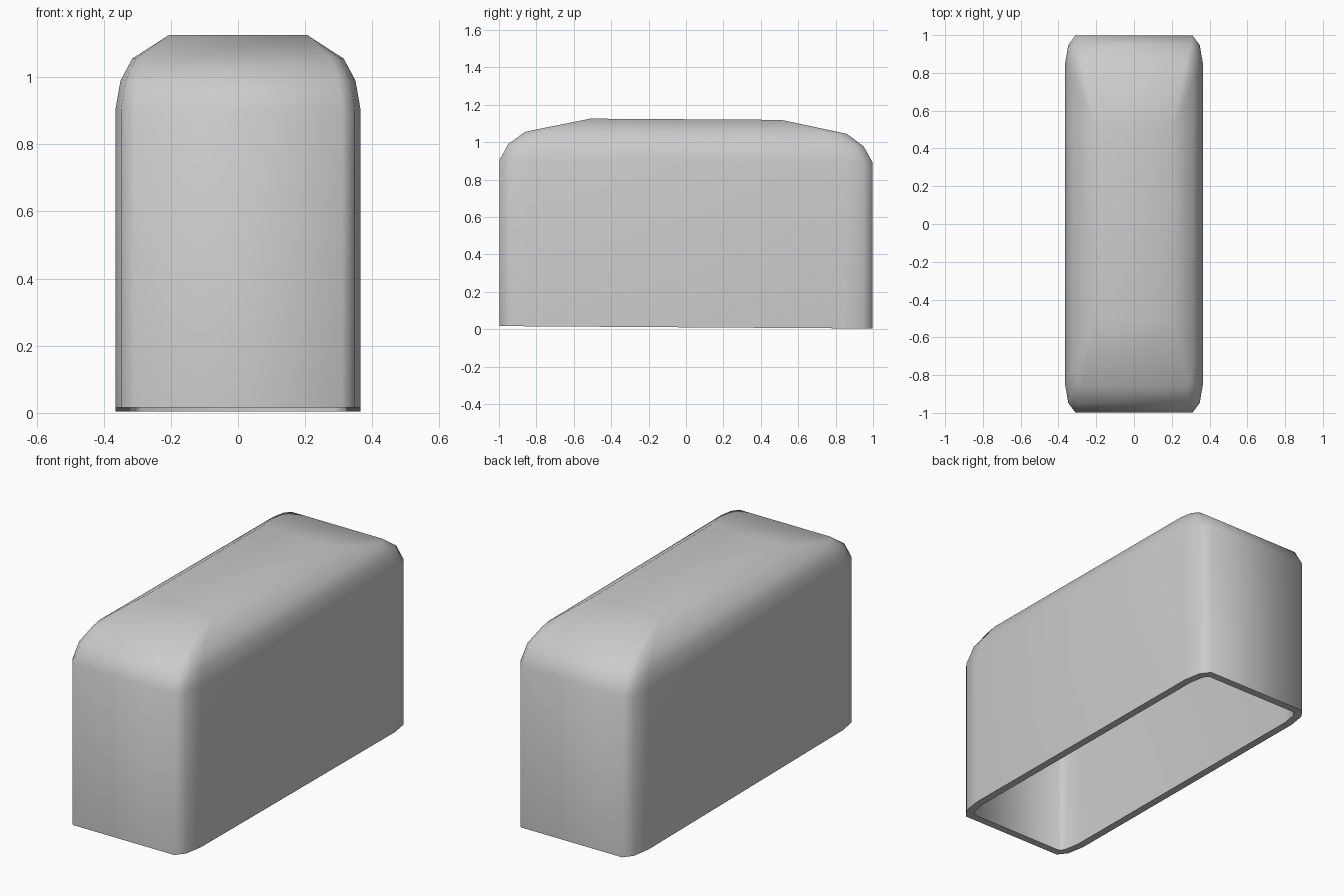
import bpy, bmesh

if "Cube" in bpy.data.objects:
    bpy.data.objects.remove(bpy.data.objects["Cube"])

TILT = 0.0065

# Levels of the shell: height, half width, half length, corner size
levels = [
    (0.0102, 0.365, 0.998, 1.0),
    (0.897, 0.365, 0.998, 1.0),
    (0.984, 0.350, 0.950, 0.9),
    (1.050, 0.315, 0.860, 0.7),
    (1.1225, 0.205, 0.510, 0.0),
]
# Rounded corner, as insets from the side and end walls
corner = [(0.0, 0.15), (0.017, 0.05), (0.055, 0.0)]


def ring(bm, z, hx, hy, k):
    pts = []
    for sx, sy in ((1, 1), (-1, 1), (-1, -1), (1, -1)):
        arc = corner if sx * sy > 0 else corner[::-1]
        pts += [(sx * (hx - k * a), sy * (hy - k * b)) for a, b in arc]
    return [bm.verts.new((x, y, z - TILT * y)) for x, y in pts]


# Outer skin, lofted through the levels and capped
bm = bmesh.new()
rings = [ring(bm, *lv) for lv in levels]
for low, high in zip(rings, rings[1:]):
    for i in range(len(low)):
        j = (i + 1) % len(low)
        bm.faces.new((low[i], low[j], high[j], high[i]))
bm.faces.new(rings[-1])
bmesh.ops.remove_doubles(bm, verts=bm.verts[:], dist=0.0005)
bmesh.ops.recalc_face_normals(bm, faces=bm.faces[:])
top = max(bm.faces, key=lambda f: f.calc_center_median().z)
if top.normal.z < 0:
    bmesh.ops.reverse_faces(bm, faces=bm.faces[:])

mesh = bpy.data.meshes.new("hollow_cover")
bm.to_mesh(mesh)
bm.free()
cover = bpy.data.objects.new("hollow_cover", mesh)
bpy.context.collection.objects.link(cover)

# Wall thickness, leaving the underside open
solid = cover.modifiers.new("wall", 'SOLIDIFY')
solid.thickness = 0.042
solid.offset = -1
solid.use_even_offset = True

bpy.context.view_layer.objects.active = cover
cover.select_set(True)
bpy.ops.object.modifier_apply(modifier=solid.name)
bpy.ops.object.shade_smooth_by_angle(angle=1.05)
